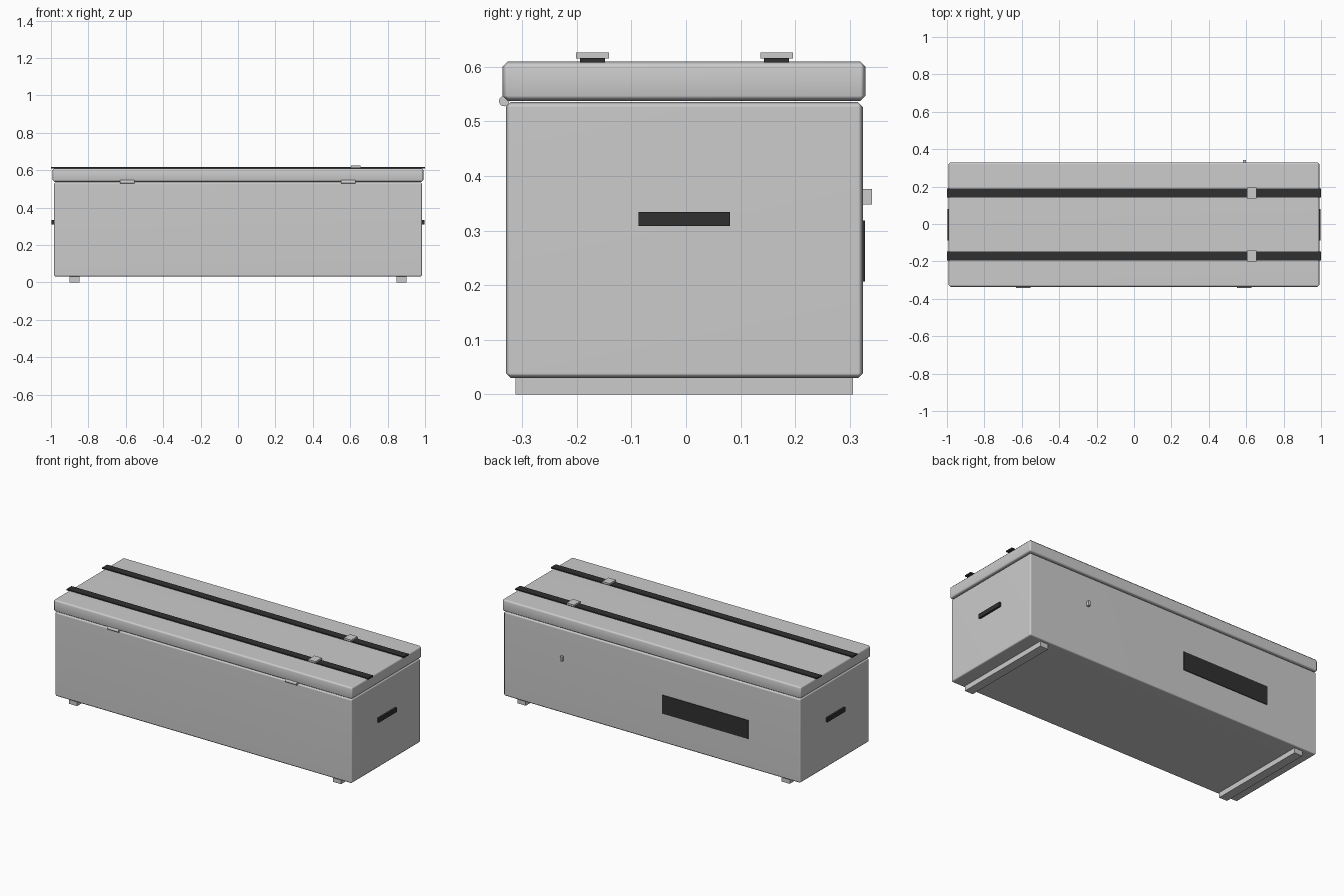
import bpy, math

if "Cube" in bpy.data.objects:
    bpy.data.objects.remove(bpy.data.objects["Cube"])

dark = bpy.data.materials.new("dark_rubber")
dark.diffuse_color = (0.03, 0.03, 0.03, 1)
dark.use_nodes = True
dark.node_tree.nodes["Principled BSDF"].inputs["Base Color"].default_value = dark.diffuse_color


def box(name, x, y, z, bevel=0, mat=None):
    """Box from (min, max) ranges, with an optional single chamfer."""
    ranges = (x, y, z)
    bpy.ops.mesh.primitive_cube_add(size=1, location=[(a + b) / 2 for a, b in ranges])
    ob = bpy.context.object
    ob.name = name
    ob.scale = [b - a for a, b in ranges]
    bpy.ops.object.transform_apply(location=False, rotation=False, scale=True)
    if bevel:
        bpy.ops.object.shade_smooth()
        mod = ob.modifiers.new("Bevel", 'BEVEL')
        mod.width = bevel
        mod.segments = 1
        ob.modifiers.new("Weighted", 'WEIGHTED_NORMAL')
    if mat:
        ob.data.materials.append(mat)
    return ob


# Chest body and overhanging lid
box("chest_body", (-0.985, 0.985), (-0.33, 0.324), (0.03, 0.535), 0.009)
box("chest_lid", (-0.991, 0.991), (-0.336, 0.329), (0.537, 0.61), 0.010)

# Skids underneath, and carry handles on both ends
for side, s in (("left", -1), ("right", 1)):
    box(side + "_skid", sorted((s * 0.848, s * 0.902)), (-0.312, 0.306), (0, 0.0305))
    box(side + "_handle", sorted((s * 0.98, s * 0.996)), (-0.087, 0.081),
        (0.308, 0.334), 0, dark)

# Lid straps with buckles
for name, y in (("front", -0.171), ("back", 0.166)):
    box(name + "_strap", (-1, 1), (y - 0.023, y + 0.023), (0.608, 0.616), 0, dark)
    box(name + "_buckle", (0.605, 0.655), (y - 0.03, y + 0.03), (0.615, 0.626))

# Hinge barrels along the front seam
for name, x in (("left", -0.592), ("right", 0.589)):
    bpy.ops.mesh.primitive_cylinder_add(vertices=16, radius=0.0095, depth=0.076,
                                        location=(x, -0.333, 0.537),
                                        rotation=(0, math.pi / 2, 0))
    bpy.context.object.name = name + "_hinge"
    bpy.ops.object.shade_smooth_by_angle(angle=math.radians(35))

# Latch knob and plain label plate on the back
box("latch_knob", (0.584, 0.598), (0.32, 0.341), (0.348, 0.376))
box("label_plate", (-0.642, -0.07), (0.32, 0.328), (0.207, 0.318), 0, dark)
